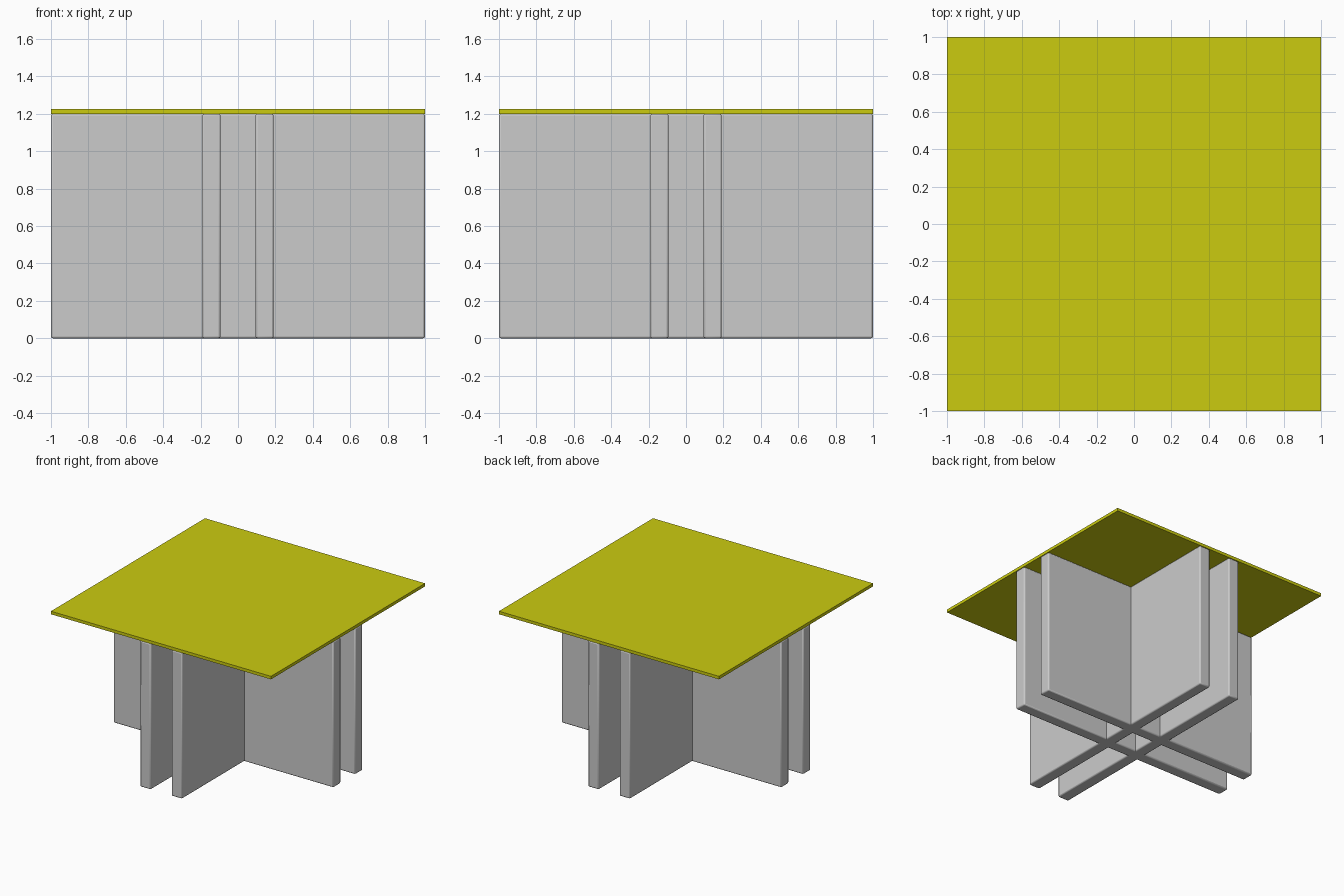
import bpy

if "Cube" in bpy.data.objects:
    bpy.data.objects.remove(bpy.data.objects["Cube"])


def box(name, size, centre, bevel=0.0):
    bpy.ops.mesh.primitive_cube_add(size=1, location=centre)
    ob = bpy.context.object
    ob.name = name
    ob.scale = size
    bpy.ops.object.transform_apply(location=False, rotation=False, scale=True)
    if bevel:
        mod = ob.modifiers.new("soft_edges", 'BEVEL')
        mod.width = bevel
        mod.segments = 2
        bpy.ops.object.shade_smooth_by_angle()
    return ob


LEG_H = 1.2
TOP_T = 0.025
PANEL_T = 0.097
OFFSET = 0.142

# Crossing pairs of upright base panels
for side, label in ((-1, "a"), (1, "b")):
    box("base_panel_lengthwise_" + label, (PANEL_T, 2, LEG_H),
        (side * OFFSET, 0, LEG_H / 2), 0.01)
    box("base_panel_crosswise_" + label, (2, PANEL_T, LEG_H),
        (0, side * OFFSET, LEG_H / 2), 0.01)

# Thin square table top
top = box("table_top", (2, 2, TOP_T), (0, 0, LEG_H + TOP_T / 2))
yellow = bpy.data.materials.new("yellow")
yellow.diffuse_color = (0.6, 0.6, 0.005, 1)
yellow.use_nodes = True
yellow.node_tree.nodes["Principled BSDF"].inputs["Base Color"].default_value = yellow.diffuse_color
top.data.materials.append(yellow)
